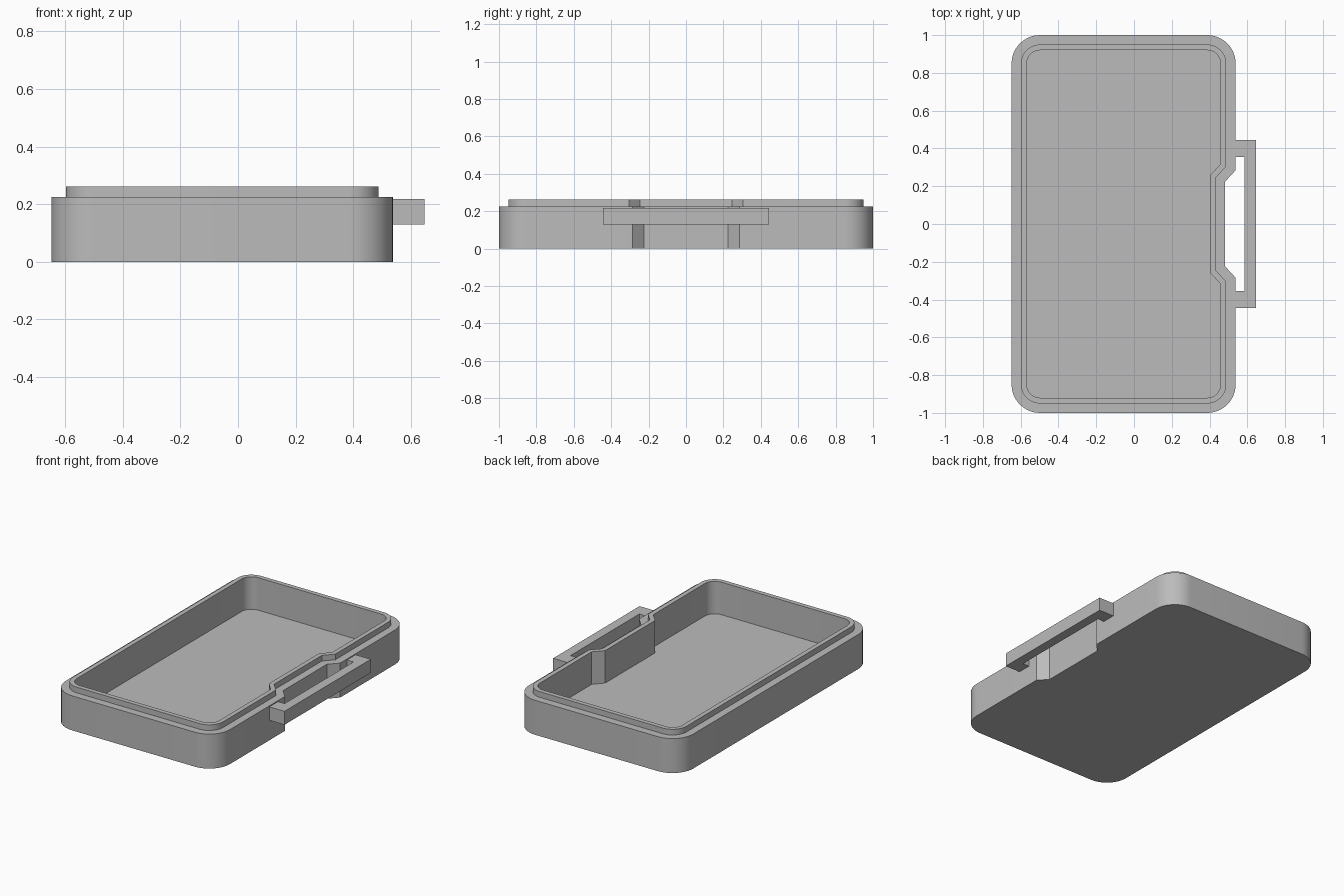
import bpy, bmesh
from math import pi, cos, sin, radians

cube = bpy.data.objects.get("Cube")
if cube:
    bpy.data.objects.remove(cube, do_unlink=True)

grey = bpy.data.materials.new("plain grey")
grey.use_nodes = True
GREY = (0.5, 0.5, 0.5, 1)
grey.diffuse_color = GREY
grey.node_tree.nodes["Principled BSDF"].inputs["Base Color"].default_value = GREY

LEFT, RIGHT, BACK, RADIUS = -0.648, 0.538, 1.0, 0.15
NOTCH_DEPTH, NOTCH_MOUTH, NOTCH_FLOOR = 0.055, 0.285, 0.225
STEPS = 12


def outline(inset):
    """Rounded rectangle with a notch in the right side, counter-clockwise."""
    r = RADIUS - inset
    x0, x1, y1 = LEFT + inset, RIGHT - inset, BACK - inset
    shift = inset * 0.41
    mouth, floor = NOTCH_MOUTH + shift, NOTCH_FLOOR + shift
    pts = [(x1, -mouth), (x1 - NOTCH_DEPTH, -floor),
           (x1 - NOTCH_DEPTH, floor), (x1, mouth)]
    corners = [(x1 - r, y1 - r), (x0 + r, y1 - r),
               (x0 + r, r - y1), (x1 - r, r - y1)]
    for quarter, (cx, cy) in enumerate(corners):
        for i in range(STEPS + 1):
            a = (quarter + i / STEPS) * pi / 2
            pts.append((cx + r * cos(a), cy + r * sin(a)))
    return pts


def finish(name, bm):
    bmesh.ops.recalc_face_normals(bm, faces=bm.faces)
    mesh = bpy.data.meshes.new(name)
    bm.to_mesh(mesh)
    bm.free()
    mesh.materials.append(grey)
    obj = bpy.data.objects.new(name, mesh)
    bpy.context.collection.objects.link(obj)
    return obj


# Tray: outer wall, step, raised lip, inner wall and floor
bm = bmesh.new()
sections = [(0, 0), (0, 0.225), (0.05, 0.225), (0.05, 0.262),
            (0.08, 0.262), (0.08, 0.05)]
rings = [[bm.verts.new((x, y, z)) for x, y in outline(inset)]
         for inset, z in sections]
for low, high in zip(rings, rings[1:]):
    for i in range(len(low)):
        j = (i + 1) % len(low)
        bm.faces.new((low[i], low[j], high[j], high[i]))
bm.faces.new(rings[0][::-1])
bm.faces.new(rings[-1])
tray = finish("tray", bm)

bpy.ops.object.select_all(action="DESELECT")
tray.select_set(True)
bpy.context.view_layer.objects.active = tray
bpy.ops.object.shade_smooth_by_angle(angle=radians(30))

# Handle: one bracket extruded upward
bm = bmesh.new()
half = [(RIGHT, 0.355), (0.585, 0.355)]
bracket = [(RIGHT, -0.445), (0.647, -0.445), (0.647, 0.445), (RIGHT, 0.445)]
bracket += half + [(x, -y) for x, y in reversed(half)]
face = bm.faces.new([bm.verts.new((x, y, 0.13)) for x, y in bracket])
top = bmesh.ops.extrude_face_region(bm, geom=[face])["geom"]
bmesh.ops.translate(bm, vec=(0, 0, 0.088),
                    verts=[v for v in top if isinstance(v, bmesh.types.BMVert)])
if not face.is_valid:
    bmesh.ops.holes_fill(bm, edges=bm.edges)
finish("handle", bm)
